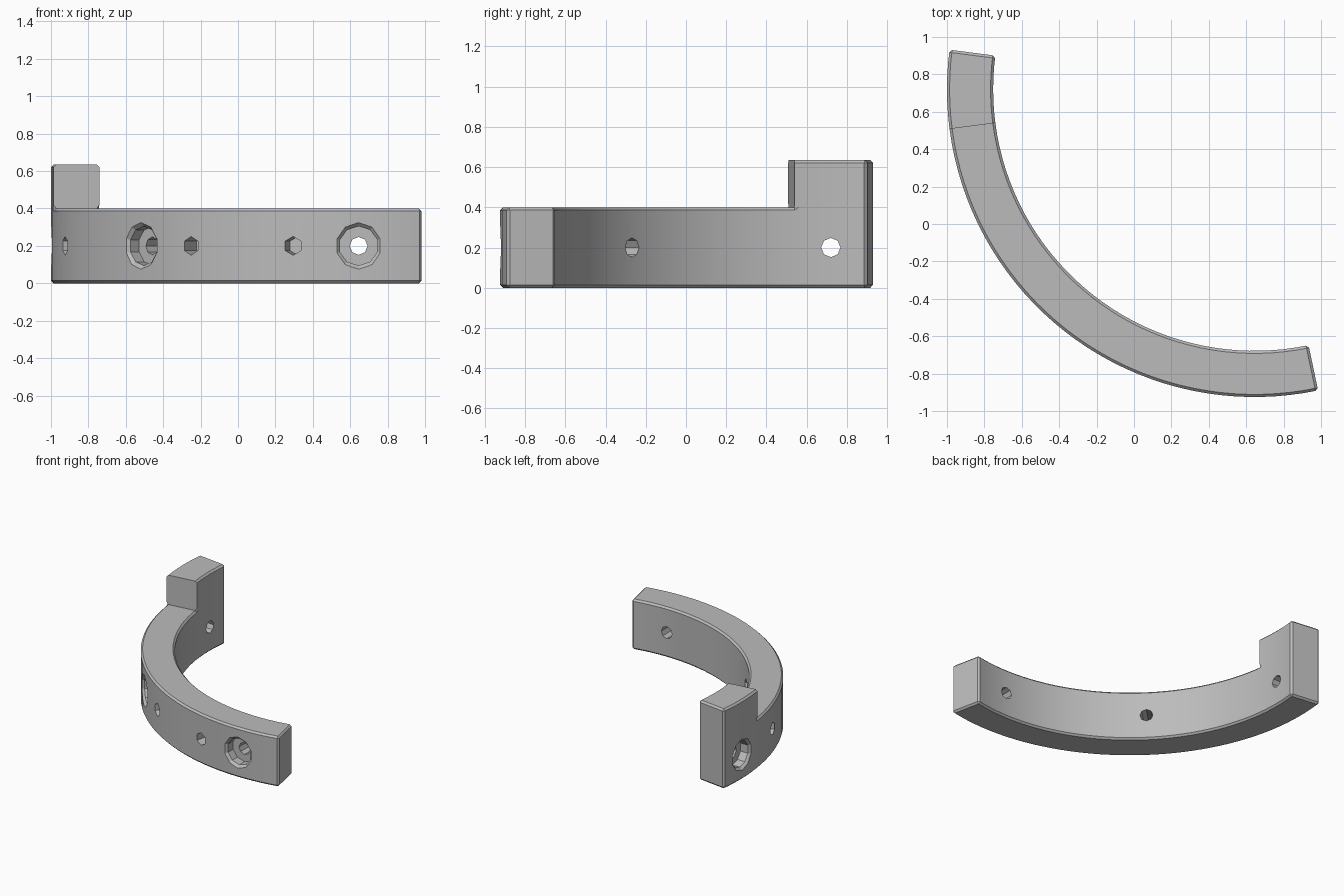
import bpy, bmesh
from math import radians, cos, sin
from mathutils import Matrix, Vector

cube = bpy.data.objects.get("Cube")
if cube:
    bpy.data.objects.remove(cube)

CENTRE = Vector((0.645, 0.72, 0))
R_IN, R_OUT = 1.398, 1.645
START, STEP, END = 172.6, 187.4, 281.9
LOW, HIGH = 0.4, 0.635
HOLE_Z = 0.2

grey = bpy.data.materials.new("plain grey")
grey.use_nodes = True
colour = (0.5, 0.5, 0.5, 1)
grey.diffuse_color = colour
grey.node_tree.nodes["Principled BSDF"].inputs["Base Color"].default_value = colour


def polar(radius, angle, z=0.0):
    a = radians(angle)
    return CENTRE + Vector((radius * cos(a), radius * sin(a), z))


def make_object(name, bm):
    mesh = bpy.data.meshes.new(name)
    bm.to_mesh(mesh)
    bm.free()
    mesh.materials.append(grey)
    obj = bpy.data.objects.new(name, mesh)
    bpy.context.collection.objects.link(obj)
    return obj


def raise_faces(bm, faces, height):
    """Extrude faces upward and return the new top faces."""
    new = bmesh.ops.extrude_face_region(bm, geom=faces)["geom"]
    verts = [g for g in new if isinstance(g, bmesh.types.BMVert)]
    bmesh.ops.translate(bm, verts=verts, vec=(0, 0, height))
    return [g for g in new if isinstance(g, bmesh.types.BMFace)]


# Curved bar with a taller block at one end
angles = [START + (STEP - START) * i / 6 for i in range(6)]
angles += [STEP + (END - STEP) * i / 36 for i in range(37)]
bm = bmesh.new()
pairs = [(bm.verts.new(polar(R_IN, a)), bm.verts.new(polar(R_OUT, a))) for a in angles]
floor = [bm.faces.new((p[0], p[1], q[1], q[0])) for p, q in zip(pairs, pairs[1:])]
tops = raise_faces(bm, floor, LOW)
step_y = polar((R_IN + R_OUT) / 2, STEP).y
block_top = [f for f in tops if f.calc_center_median().y > step_y]
raise_faces(bm, block_top, HIGH - LOW)

# Rebuild the underside if the extrusion removed it
open_edges = [e for e in bm.edges if e.is_boundary]
if open_edges:
    bmesh.ops.holes_fill(bm, edges=open_edges)
doomed = [f for f in bm.faces if any(
    len(e.link_faces) > 2 for e in f.edges) and abs(f.calc_center_median().z - LOW) < 1e-4
    and f.calc_center_median().y > step_y]
if doomed:
    bmesh.ops.delete(bm, geom=doomed, context='FACES_ONLY')
bmesh.ops.recalc_face_normals(bm, faces=bm.faces)

# Chamfer the outer edges, leaving the step face crisp
step_line = (polar(R_OUT, STEP) - polar(R_IN, STEP)).normalized()


def on_step(v):
    offset = v.co - polar(R_IN, STEP, v.co.z)
    return offset.cross(step_line).length < 1e-3 and v.co.z > LOW - 1e-3


edges = [e for e in bm.edges if len(e.link_faces) == 2 and e.is_convex
         and e.calc_face_angle(0) > 0.6 and not all(on_step(v) for v in e.verts)]
bmesh.ops.bevel(bm, geom=edges, offset=0.014, segments=1, affect='EDGES',
                clamp_overlap=True)
bar = make_object("curved_bar", bm)


# Radial drill shapes used as cutters
def cutter(name, angle, r_from, r_to, size_from, size_to, sides):
    bm = bmesh.new()
    bmesh.ops.create_cone(bm, cap_ends=True, segments=sides, radius1=size_from,
                          radius2=size_to, depth=r_to - r_from)
    direction = polar(1, angle) - CENTRE
    turn = direction.to_track_quat('Z', 'Y').to_matrix().to_4x4()
    place = Matrix.Translation(polar((r_from + r_to) / 2, angle, HOLE_Z))
    bmesh.ops.transform(bm, matrix=place @ turn, verts=bm.verts)
    obj = make_object(name, bm)
    obj.hide_render = True
    return obj


cutters = []
for a in (180, 225, 270):
    cutters.append(cutter("screw_hole_cutter", a, R_IN - 0.1, R_OUT + 0.1, 0.048, 0.048, 8))
    cutters.append(cutter("counterbore_cutter", a, R_OUT - 0.085, R_OUT + 0.1, 0.105, 0.105, 10))
    cutters.append(cutter("countersink_cutter", a, R_OUT - 0.025, R_OUT + 0.025, 0.1, 0.15, 10))
for a in (197.4, 237, 257.7):
    cutters.append(cutter("pin_hole_cutter", a, R_OUT - 0.12, R_OUT + 0.1, 0.05, 0.05, 6))

bpy.context.view_layer.objects.active = bar
for c in cutters:
    mod = bar.modifiers.new("drill", 'BOOLEAN')
    mod.operation = 'DIFFERENCE'
    mod.solver = 'EXACT'
    mod.object = c
    bpy.ops.object.modifier_apply(modifier=mod.name)
    bpy.data.objects.remove(c)

bpy.ops.object.select_all(action='DESELECT')
bar.select_set(True)
bpy.ops.object.shade_smooth_by_angle(angle=radians(25))
